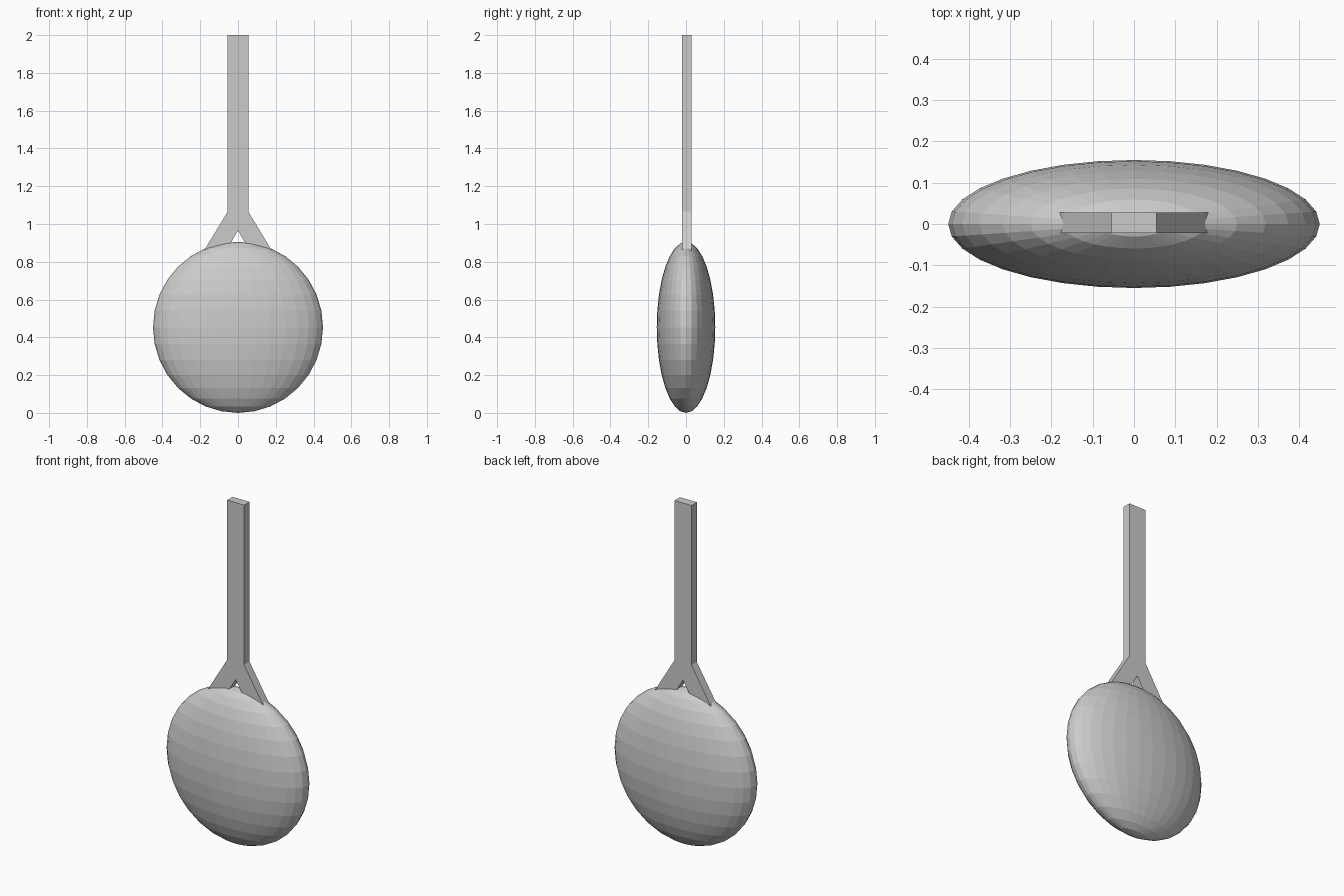
import bpy

if "Cube" in bpy.data.objects:
    bpy.data.objects.remove(bpy.data.objects["Cube"])

# Pendulum bob: flattened low-poly sphere with poles on z
bpy.ops.mesh.primitive_uv_sphere_add(segments=32, ring_count=16, radius=1, location=(0, 0, 0.453))
bob = bpy.context.object
bob.name = "pendulum_bob"
bob.scale = (0.45, 0.155, 0.453)
bpy.ops.object.transform_apply(location=False, rotation=False, scale=True)

# Rod with forked foot: half profile mirrored, then extruded along y
half = [(0.055, 2.0), (0.055, 1.065), (0.19, 0.842), (0.085, 0.82)]
profile = half + [(0, 0.965)] + [(-x, z) for x, z in reversed(half)]
y0, y1 = -0.022, 0.028
n = len(profile)
verts = [(x, y0, z) for x, z in profile] + [(x, y1, z) for x, z in profile]


def mirror(i):
    return n - 1 - i


# Front and back caps: rod shaft, two fork legs and the crotch between
caps = [(0, 1, 7, 8), (1, 4, 7), (1, 2, 3, 4), tuple(mirror(i) for i in (4, 3, 2, 1))]
faces = [tuple(reversed(c)) for c in caps]
faces += [tuple(i + n for i in c) for c in caps]
faces += [(i, (i + 1) % n, (i + 1) % n + n, i + n) for i in range(n)]

mesh = bpy.data.meshes.new("forked_rod")
mesh.from_pydata(verts, [], faces)
rod = bpy.data.objects.new("forked_rod", mesh)
bpy.context.collection.objects.link(rod)

# Consistent outward faces
import bmesh
bm = bmesh.new()
bm.from_mesh(mesh)
bmesh.ops.recalc_face_normals(bm, faces=bm.faces)
bm.to_mesh(mesh)
bm.free()
